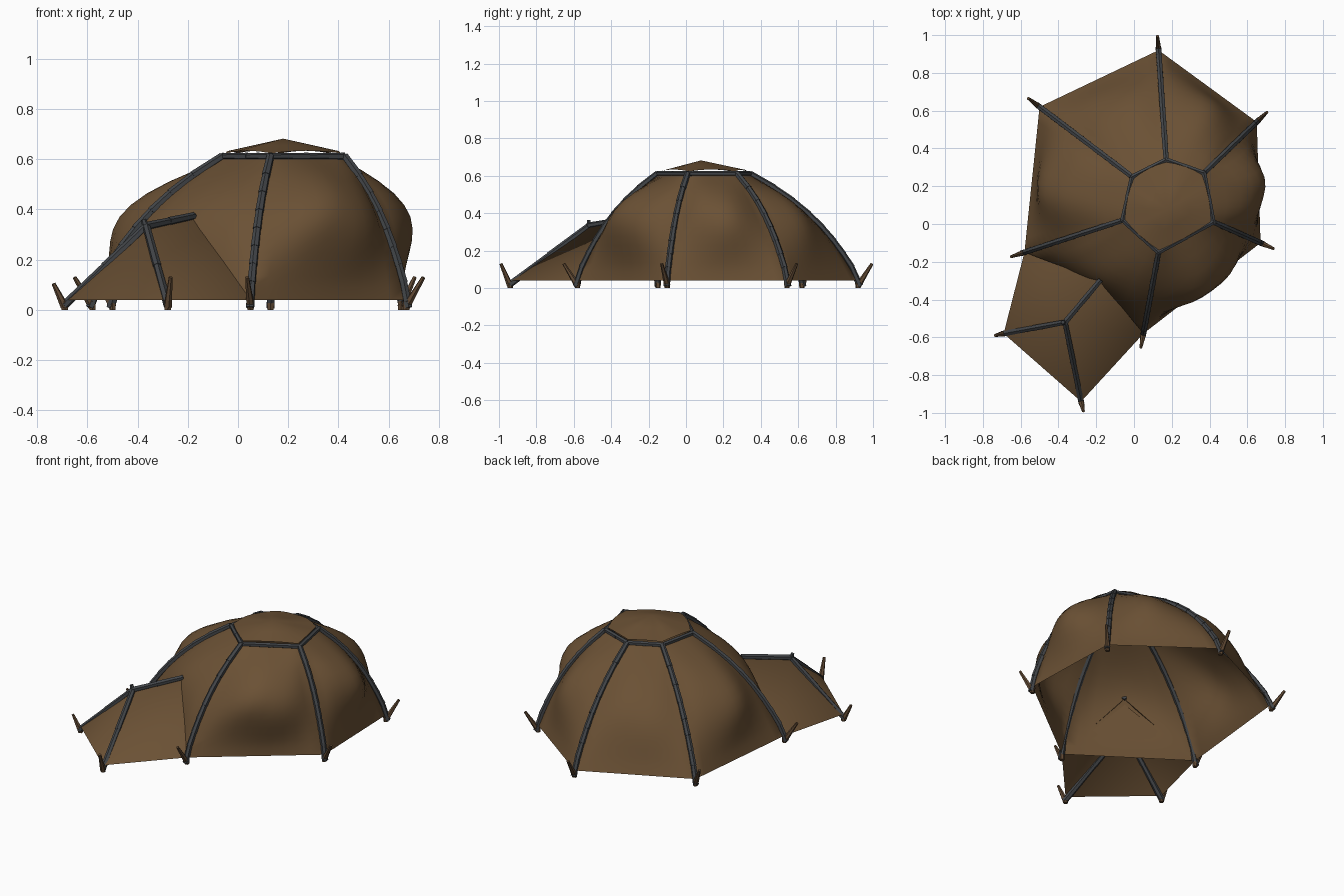
import bpy, bmesh, math
from mathutils import Vector

cube = bpy.data.objects.get("Cube")
if cube:
    bpy.data.objects.remove(cube, do_unlink=True)


def material(name, rgb):
    m = bpy.data.materials.new(name)
    m.use_nodes = True
    m.diffuse_color = (*rgb, 1)
    m.node_tree.nodes["Principled BSDF"].inputs["Base Color"].default_value = (*rgb, 1)
    return m


CANVAS = material("brown canvas", (0.146, 0.082, 0.035))
METAL = material("dark grey pole", (0.055, 0.06, 0.066))
WOOD = material("dark wood", (0.12, 0.068, 0.034))


def finish(name, bm, mat, angle):
    me = bpy.data.meshes.new(name)
    bm.to_mesh(me)
    bm.free()
    me.materials.append(mat)
    ob = bpy.data.objects.new(name, me)
    bpy.context.collection.objects.link(ob)
    bpy.ops.object.select_all(action='DESELECT')
    ob.select_set(True)
    bpy.context.view_layer.objects.active = ob
    bpy.ops.object.shade_smooth_by_angle(angle=math.radians(angle))
    return ob


def rod(bm, a, b, r1, r2, sides=6):
    """Add a capped, tapered rod from a to b."""
    a, b = Vector(a), Vector(b)
    d = b - a
    mat = d.to_track_quat('Z', 'Y').to_matrix().to_4x4()
    mat.translation = (a + b) / 2
    bmesh.ops.create_cone(bm, cap_ends=True, segments=sides, radius1=r1,
                          radius2=r2, depth=d.length, matrix=mat)


def pole(name, pts, r=0.0175):
    """Jointed pole: overlapping rods, each narrowing into the next."""
    bm = bmesh.new()
    for a, b in zip(pts, pts[1:]):
        ext = (Vector(b) - Vector(a)).normalized() * 0.006
        rod(bm, Vector(a) - ext, Vector(b) + ext, r, r * 0.88)
    finish(name, bm, METAL, 30)


def stake(name, foot, tip):
    bm = bmesh.new()
    rod(bm, foot, tip, 0.017, 0.008)
    rod(bm, (foot[0], foot[1], 0), (foot[0], foot[1], 0.035), 0.014, 0.016)
    finish(name, bm, WOOD, 30)


# Base corners, upper ring corners and panel swell (depth, roundness), clockwise from the back
base = [(0.13, 0.92), (0.65, 0.54), (0.67, -0.10), (0.05, -0.58), (-0.58, -0.15), (-0.50, 0.62)]
ring = [(0.17, 0.34), (0.37, 0.27), (0.42, 0.01), (0.13, -0.15), (-0.06, 0.02), (-0.01, 0.25)]
swells = [(0.1, 0.9), (0.145, 0.9), (0.17, 0.9), (0.075, 0.55), (0.145, 0.9), (0.09, 0.9)]
BOTTOM, TOP = 0.04, 0.605
PEAK = Vector((0.18, 0.08, 0.682))


def on_pole(i, t):
    s = 0.6 * t + 0.4 * t ** 3
    p = Vector(base[i % 6]).lerp(Vector(ring[i % 6]), s)
    return Vector((p.x, p.y, BOTTOM + (TOP - BOTTOM) * t))


# Dome canvas: six panels swelling out between the poles
COLS, ROWS = 10, 12
bm = bmesh.new()
grid = []
for j in range(ROWS + 1):
    t = j / ROWS
    row = []
    for i, (depth, roundness) in enumerate(swells):
        a, b = on_pole(i, t), on_pole(i + 1, t)
        side = Vector(base[(i + 1) % 6]) - Vector(base[i])
        out = Vector((-side.y, side.x, 0)).normalized()
        for k in range(COLS):
            u = k / COLS
            swell = depth * math.sin(math.pi * u) ** roundness * math.sin(math.pi * t ** 1.6)
            ripple = 1 + 0.07 * math.sin(9 * u + 5 * t + 2 * i)
            row.append(bm.verts.new(a.lerp(b, u) + out * swell * ripple))
    grid.append(row)
n = 6 * COLS
for lo, hi in zip(grid, grid[1:]):
    for k in range(n):
        m = (k + 1) % n
        bm.faces.new((lo[m], lo[k], hi[k], hi[m]))
finish("dome_canvas", bm, CANVAS, 50)

# Roof cap: rests on the ring corners and arches slightly up between them
bm = bmesh.new()
peak = bm.verts.new(PEAK)
rim, mid = [], []
for i in range(6):
    a, b = Vector(ring[i]), Vector(ring[(i + 1) % 6])
    for u in (0, 0.25, 0.5, 0.75):
        arch = math.sin(math.pi * u)
        p = a.lerp(b, u).lerp(PEAK.xy, 0.05 * (1 - arch))
        v = Vector((p.x, p.y, 0.624 + 0.01 * arch))
        rim.append(bm.verts.new(v))
        mid.append(bm.verts.new(v.lerp(PEAK, 0.5)))
for k in range(24):
    m = (k + 1) % 24
    bm.faces.new((rim[m], rim[k], mid[k], mid[m]))
    bm.faces.new((mid[m], mid[k], peak))
finish("roof_cap", bm, CANVAS, 40)

# Dome poles, top ring and stakes
centre = Vector((PEAK.x, PEAK.y, 0))
for i in range(6):
    lift = Vector((*(Vector(base[i]) - centre.xy).normalized(), 0.5)) * 0.008
    pts = [on_pole(i, t / 8) + lift for t in range(9)]
    pts[0].z = 0.015
    pole(f"dome_pole_{i + 1}", pts)
    a, b = [Vector((*ring[k % 6], 0.611)) for k in (i, i + 1)]
    pole(f"ring_pole_{i + 1}", [a, a.lerp(b, 0.5), b], 0.015)
    away = (Vector(base[i]) - Vector(ring[i])).normalized() * 0.075
    foot = Vector(base[i])
    stake(f"dome_stake_{i + 1}", (*foot, 0.012), (*(foot + away), 0.13))

# Entrance porch canvas: one draped sheet, with a flat inner door
apex = Vector((-0.365, -0.52, 0.325))
ridge = Vector((-0.18, -0.30, 0.365))
outer = Vector((-0.69, -0.58, BOTTOM))
front = Vector((-0.28, -0.94, BOTTOM))
dome_a = Vector((*base[4], BOTTOM))
dome_b = Vector((*base[3], BOTTOM))
bm = bmesh.new()
o, f, da, db, ap, rd = [bm.verts.new(p) for p in (outer, front, dome_a, dome_b, apex, ridge)]
for face in ((o, f, ap), (f, db, ap), (db, rd, ap), (da, o, ap), (da, ap, rd)):
    bm.faces.new(face)
finish("porch_canvas", bm, CANVAS, 100)

bm = bmesh.new()
door_top = ridge.lerp((dome_a + dome_b) / 2, 0.1)
bm.faces.new([bm.verts.new(p) for p in (dome_a, dome_b, door_top)])
finish("inner_door", bm, CANVAS, 30)

# Porch poles and stakes
up = Vector((0, 0, 0.008))
for name, foot, tip in (("outer", outer, (-0.735, -0.59, 0.105)),
                        ("front", front, (-0.268, -0.99, 0.13))):
    low = Vector((foot.x, foot.y, 0.02))
    pole(f"porch_{name}_pole", [low, low.lerp(apex + up, 0.5), apex + up])
    stake(f"porch_{name}_stake", (foot.x, foot.y, 0.012), tip)
pole("porch_ridge_pole", [apex + up, (apex + ridge) / 2 + up, ridge + up])
bm = bmesh.new()
rod(bm, apex, apex + Vector((-0.012, 0, 0.035)), 0.014, 0.011)
finish("porch_pole_joint", bm, METAL, 30)
